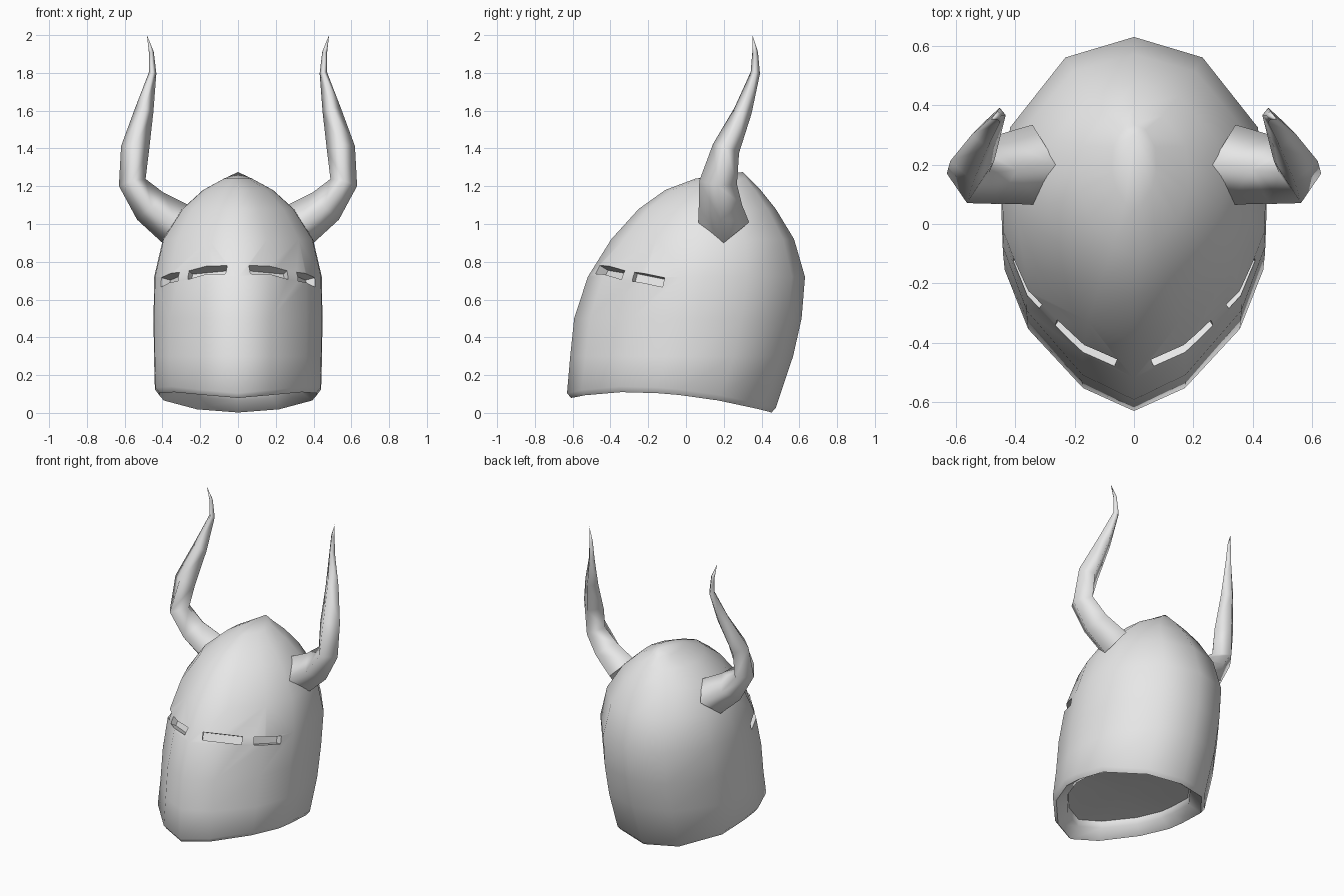
import bpy, bmesh
from math import sin, cos, pi, radians
from mathutils import Vector, Matrix

cube = bpy.data.objects.get("Cube")
if cube:
    bpy.data.objects.remove(cube, do_unlink=True)

grey = bpy.data.materials.new("plain_grey")
grey.use_nodes = True
grey.diffuse_color = (0.8, 0.8, 0.8, 1)
grey.node_tree.nodes["Principled BSDF"].inputs["Base Color"].default_value = (0.8, 0.8, 0.8, 1)


def make_object(name, bm):
    bmesh.ops.recalc_face_normals(bm, faces=bm.faces)
    mesh = bpy.data.meshes.new(name)
    bm.to_mesh(mesh)
    bm.free()
    mesh.materials.append(grey)
    obj = bpy.data.objects.new(name, mesh)
    bpy.context.collection.objects.link(obj)
    return obj


def bridge(bm, a, b):
    n = len(a)
    for i in range(n):
        j = (i + 1) % n
        bm.faces.new((a[i], a[j], b[j], b[i]))


def fan(bm, ring, tip):
    for i in range(len(ring)):
        bm.faces.new((ring[i], ring[(i + 1) % len(ring)], tip))


# Helmet cross-section: (share of half width, share of depth from front to back)
half = [(0, 0), (0.39, 0.07), (0.81, 0.25), (0.99, 0.43), (1, 0.54),
        (0.94, 0.735), (0.52, 0.94), (0, 1)]
section = half + [(-x, y) for x, y in reversed(half[1:-1])]

# Helmet levels: height, front y, back y, half width
levels = [(0.3, -0.613, 0.567, 0.445), (0.5, -0.592, 0.612, 0.447),
          (0.72, -0.52, 0.63, 0.444), (0.92, -0.395, 0.572, 0.397),
          (1.08, -0.25, 0.475, 0.295), (1.18, -0.11, 0.395, 0.185),
          (1.24, 0.05, 0.335, 0.075)]


def lip_height(y):
    # The lower edge arches over the cheeks and dips at the nape
    return 0.11 - (0.176 if y > -0.33 else 0.4) * (y + 0.33) ** 2


def add_ring(bm, front, back, width, z=None, lift=0.0, inset=0.0):
    front, back, width = front + inset, back - inset, width - inset
    ring = []
    for sx, sy in section:
        y = front + (back - front) * sy
        height = lip_height(y) + lift if z is None else z
        ring.append(bm.verts.new((sx * width, y, height)))
    return ring


# Helmet shell: hollow under the rim, then rim, chamfer and wall up to the peak
bm = bmesh.new()
lip = (-0.63, 0.475, 0.44)
rim = [(0.1, 0.09), (0.095, 0.045), (0.022, 0.0), (0.0, 0.03)]
rings = [add_ring(bm, *lip, inset=i, lift=l) for i, l in rim]
rings += [add_ring(bm, f, b, w, z=z) for z, f, b, w in levels]
for low, high in zip(rings, rings[1:]):
    bridge(bm, low, high)
fan(bm, rings[0], bm.verts.new((0, -0.08, lip_height(-0.08) + 0.09)))
fan(bm, rings[-1], bm.verts.new((0, 0.30, 1.275)))
shell = make_object("helmet_shell", bm)

# Eye slits: slanted shallow pockets square to the wall, mirrored to both sides
# (inner end, outer end, upward tilt of the cut in degrees)
slits = [((0.06, -0.465, 0.757), (0.27, -0.345, 0.737), 27),
         ((0.33, -0.285, 0.725), (0.41, -0.12, 0.692), 14)]
slit_depth, cutter_depth = 0.055, 0.26
bm = bmesh.new()
for start, end, tilt in slits:
    for side in (1, -1):
        a = Vector((start[0] * side, start[1], start[2]))
        b = Vector((end[0] * side, end[1], end[2]))
        along = (b - a).normalized()
        out = Vector((along.y, -along.x, 0)).normalized() * side
        out = out * cos(radians(tilt)) + Vector((0, 0, sin(radians(tilt))))
        out = (out - along * out.dot(along)).normalized()
        up = along.cross(out)
        centre = (a + b) / 2 + out * (cutter_depth / 2 - slit_depth)
        frame = Matrix((along, out, up)).transposed().to_4x4()
        size = Matrix.Diagonal(((b - a).length, cutter_depth, 0.05, 1))
        bmesh.ops.create_cube(bm, size=1, matrix=Matrix.Translation(centre) @ frame @ size)
cutter = make_object("slit_cutter", bm)
cutter.hide_render = True
cut = shell.modifiers.new("eye_slits", 'BOOLEAN')
cut.operation = 'DIFFERENCE'
cut.solver = 'EXACT'
cut.object = cutter
bpy.ops.object.select_all(action='DESELECT')
shell.select_set(True)
bpy.context.view_layer.objects.active = shell
bpy.ops.object.modifier_apply(modifier=cut.name)
bpy.data.objects.remove(cutter, do_unlink=True)
bpy.ops.object.shade_smooth_by_angle(angle=radians(58))

# Horn path: centre, half thickness in the bend plane, half thickness across it
horn_path = [((0.33, 0.2, 1.0), 0.122, 0.135), ((0.465, 0.182, 1.095), 0.1, 0.115),
             ((0.56, 0.17, 1.22), 0.073, 0.1), ((0.545, 0.212, 1.4), 0.075, 0.073),
             ((0.497, 0.302, 1.6), 0.05, 0.048), ((0.452, 0.367, 1.8), 0.02, 0.025),
             ((0.459, 0.366, 1.91), 0.013, 0.015)]
horn_tip = Vector((0.482, 0.352, 2.0))


def make_horn(name, side):
    # Four-sided tapering sweep, smooth except at its root
    bm = bmesh.new()
    points = [Vector(p) for p, _, _ in horn_path] + [horn_tip]
    rings = []
    for i, (_, bend, across) in enumerate(horn_path):
        tangent = (points[i + 1] - points[max(i - 1, 0)]).normalized()
        v = Vector((0, 1, 0))
        v = (v - tangent * v.dot(tangent)).normalized()
        u = tangent.cross(v)
        ring = []
        for k in range(4):
            t = k * pi / 2
            p = points[i] + u * bend * cos(t) + v * across * sin(t)
            ring.append(bm.verts.new((p.x * side, p.y, p.z)))
        rings.append(ring)
    for low, high in zip(rings, rings[1:]):
        bridge(bm, low, high)
    fan(bm, rings[-1], bm.verts.new((horn_tip.x * side, horn_tip.y, horn_tip.z)))
    root = bm.faces.new(rings[0])
    for face in bm.faces:
        face.smooth = True
    for edge in root.edges:
        edge.smooth = False
    make_object(name, bm)


make_horn("left_horn", 1)
make_horn("right_horn", -1)
